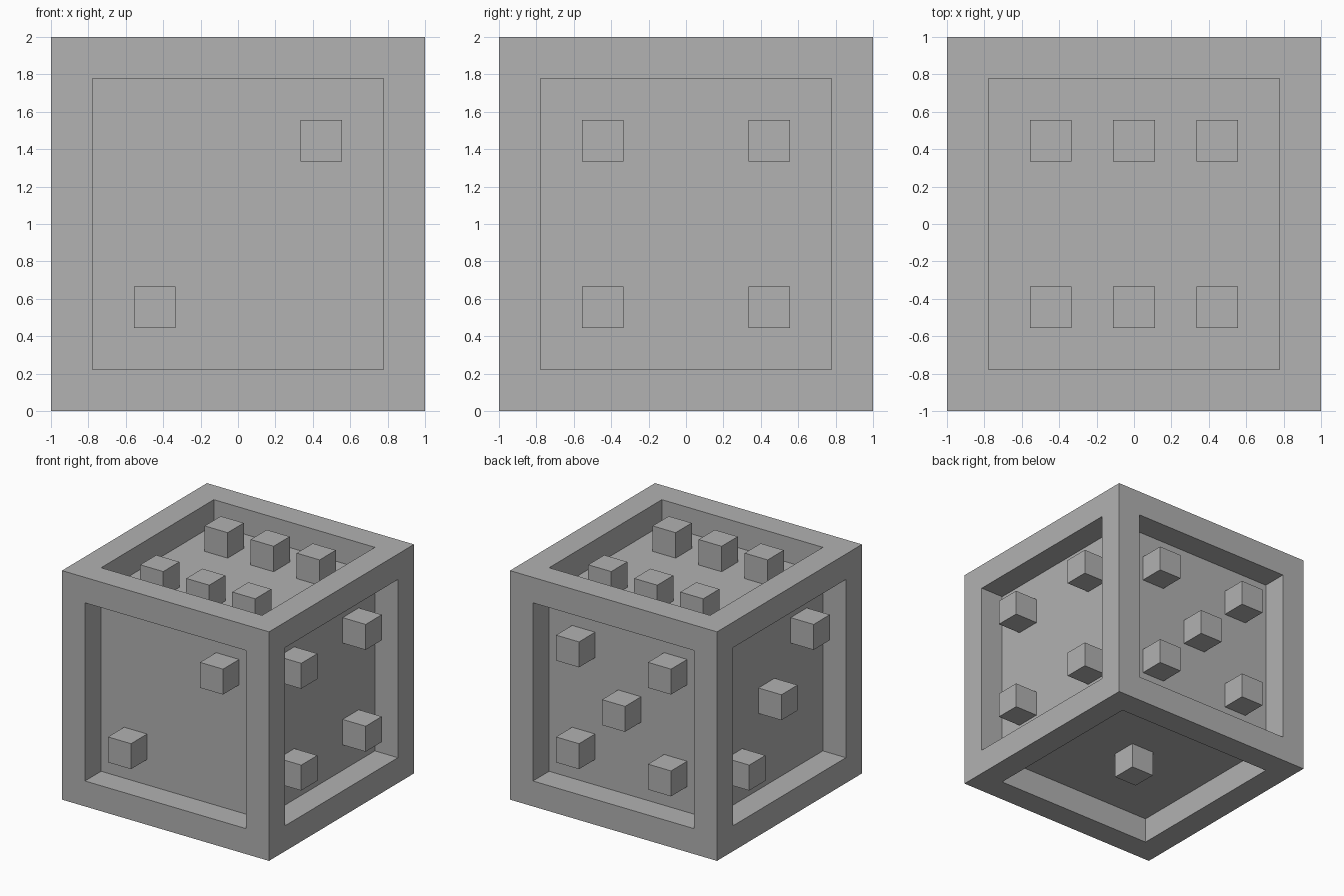
import bpy
import bmesh
from mathutils import Vector

if "Cube" in bpy.data.objects:
    bpy.data.objects.remove(bpy.data.objects["Cube"], do_unlink=True)

UNIT = 2 / 9                      # frame width, recess depth and pip size
CENTRE = Vector((0, 0, 1))
X, Y, Z = Vector((1, 0, 0)), Vector((0, 1, 0)), Vector((0, 0, 1))

grey = bpy.data.materials.new("plain grey")
grey.use_nodes = True
colour = (0.445, 0.445, 0.445, 1)
grey.diffuse_color = colour
grey.node_tree.nodes["Principled BSDF"].inputs["Base Color"].default_value = colour


def finish(bm, name):
    mesh = bpy.data.meshes.new(name)
    bm.to_mesh(mesh)
    bm.free()
    mesh.materials.append(grey)
    obj = bpy.data.objects.new(name, mesh)
    bpy.context.collection.objects.link(obj)


# Cube body with a straight-walled square recess in every side
bm = bmesh.new()
bmesh.ops.create_cube(bm, size=2)
panels = bm.faces[:]
normals = [f.normal.copy() for f in panels]
bmesh.ops.inset_individual(bm, faces=panels, thickness=UNIT, use_even_offset=True)
bmesh.ops.inset_individual(bm, faces=panels, thickness=0)
for face, normal in zip(panels, normals):
    bmesh.ops.translate(bm, verts=face.verts[:], vec=-normal * UNIT)
bmesh.ops.translate(bm, verts=bm.verts[:], vec=CENTRE)
finish(bm, "recessed_cube")

# Pip layouts on a three by three grid
corners = [(u, v) for u in (-1, 1) for v in (-1, 1)]
diagonal = [(-1, -1), (1, 1)]
sides = {
    "bottom": (-Z, X, Y, [(0, 0)]),
    "front": (-Y, X, Z, diagonal),
    "left": (-X, -Y, Z, diagonal + [(0, 0)]),
    "right": (X, Y, Z, corners),
    "back": (Y, -X, Z, corners + [(0, 0)]),
    "top": (Z, X, Y, corners + [(0, -1), (0, 1)]),
}

# Cubic pips standing on the recess floors, level with the frame
for side, (out, across, up, spots) in sides.items():
    bm = bmesh.new()
    for u, v in spots:
        pip = bmesh.ops.create_cube(bm, size=UNIT)["verts"]
        place = CENTRE + out * (1 - UNIT / 2) + (across * u + up * v) * 2 * UNIT
        bmesh.ops.translate(bm, verts=pip, vec=place)
    finish(bm, side + "_pips")
